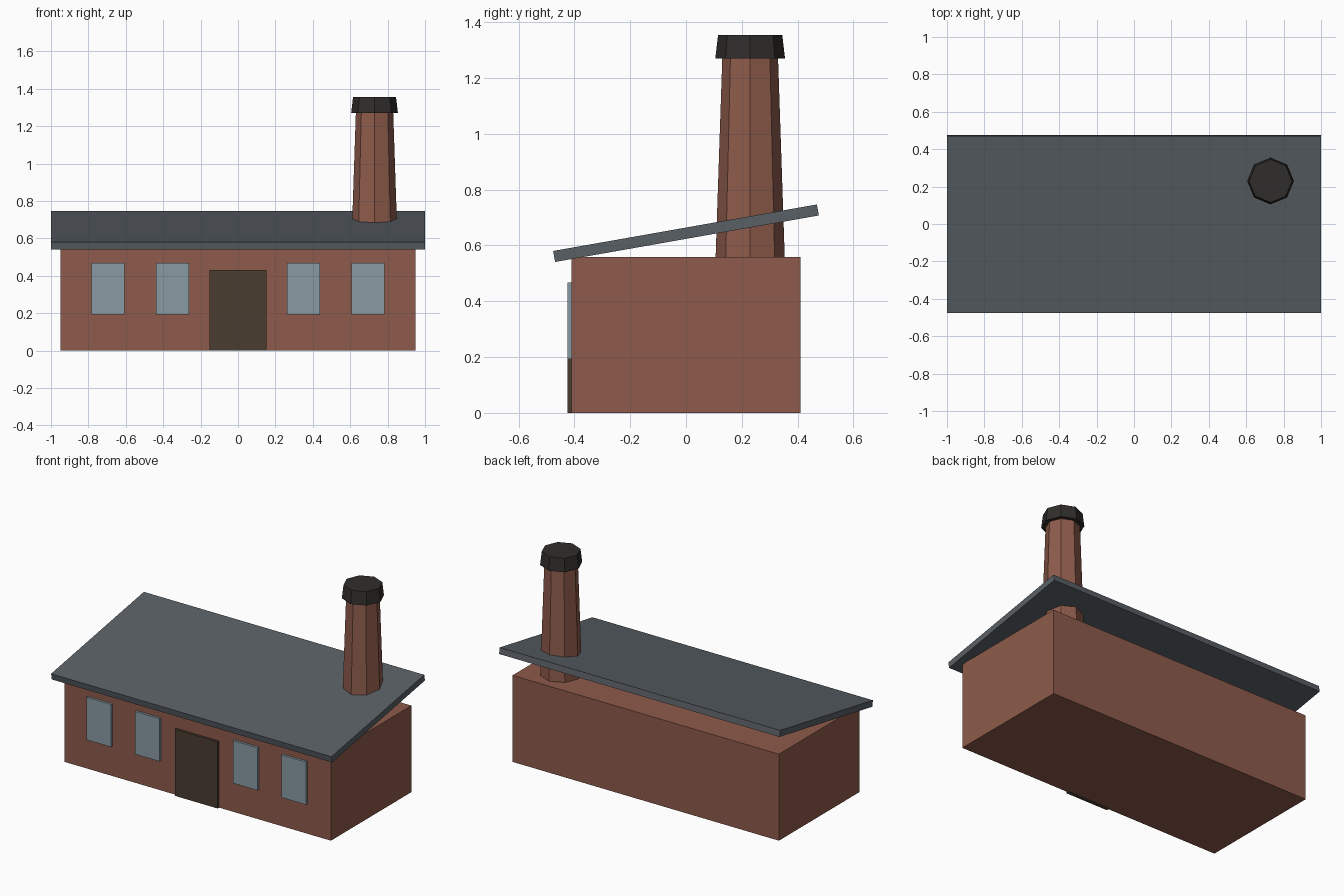
import bpy
from math import radians

if "Cube" in bpy.data.objects:
    bpy.data.objects.remove(bpy.data.objects["Cube"])


def material(name, rgb):
    m = bpy.data.materials.new(name)
    m.diffuse_color = (*rgb, 1)
    m.use_nodes = True
    m.node_tree.nodes["Principled BSDF"].inputs["Base Color"].default_value = m.diffuse_color
    return m


BRICK = material("brick", (0.27, 0.105, 0.07))
SLATE = material("slate", (0.10, 0.115, 0.13))
GLASS = material("glass", (0.25, 0.33, 0.37))
WOOD = material("dark_wood", (0.065, 0.045, 0.03))
SOOT = material("soot", (0.03, 0.027, 0.024))


def box(name, centre, size, mat, tilt=0):
    bpy.ops.mesh.primitive_cube_add(size=1, location=centre)
    o = bpy.context.object
    o.name = name
    o.scale = size
    o.rotation_euler.x = radians(tilt)
    o.data.materials.append(mat)
    return o


def octagon(name, x, y, z0, z1, r0, r1, mat):
    bpy.ops.mesh.primitive_cone_add(vertices=8, radius1=r0, radius2=r1,
                                    depth=z1 - z0, location=(x, y, (z0 + z1) / 2))
    o = bpy.context.object
    o.name = name
    o.data.materials.append(mat)
    return o


# Brick hall and tilted lean-to roof
box("hall", (0, 0, 0.279), (1.9, 0.82, 0.558), BRICK)
box("roof", (0, 0, 0.644), (2.0, 0.96, 0.04), SLATE, tilt=10)

# Front door and windows
box("door", (0, -0.41, 0.215), (0.305, 0.03, 0.43), WOOD)
for i, x in enumerate((-0.695, -0.35, 0.35, 0.695)):
    box(f"window_{i + 1}", (x, -0.41, 0.33), (0.176, 0.03, 0.275), GLASS)

# Tapered chimney with flared cap
octagon("chimney", 0.73, 0.23, 0.555, 1.27, 0.124, 0.1, BRICK)
octagon("chimney_cap", 0.73, 0.23, 1.27, 1.355, 0.125, 0.115, SOOT)
